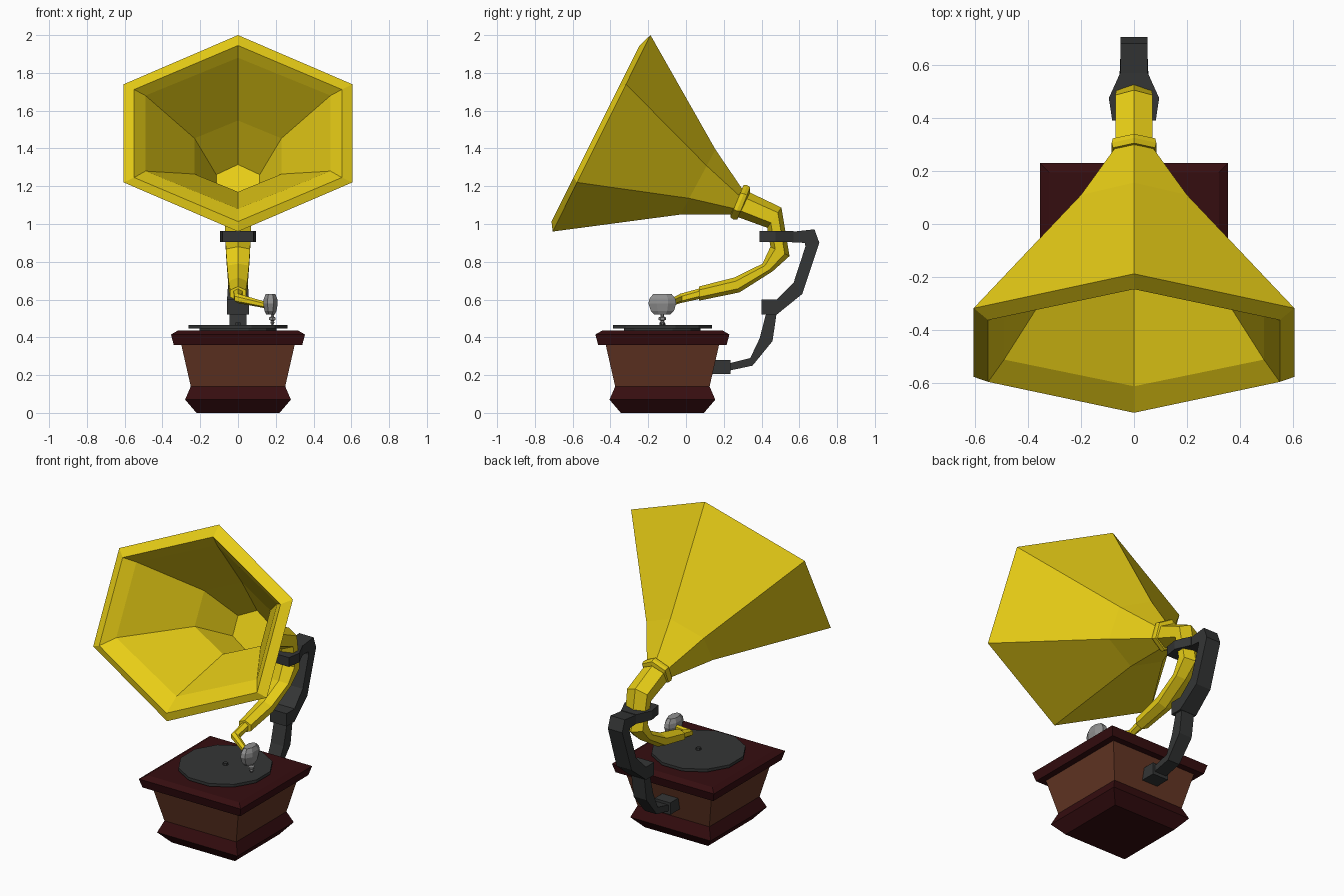
import bpy, bmesh, math
from mathutils import Vector


def material(name, rgb):
    m = bpy.data.materials.new(name)
    m.diffuse_color = (*rgb, 1)
    return m


BRASS = material("yellow brass", (0.80, 0.61, 0.008))
TRIM = material("dark red wood", (0.036, 0.004, 0.005))
WOOD = material("brown wood", (0.125, 0.036, 0.017))
BLACK = material("black metal", (0.034, 0.036, 0.036))
STEEL = material("grey steel", (0.28, 0.28, 0.28))
CY = -0.125   # y centre of the cabinet and platter


def loft(name, rings, mat):
    """Skin a list of equal-sized rings and cap both ends."""
    bm = bmesh.new()
    vs = [[bm.verts.new(p) for p in r] for r in rings]
    n = len(rings[0])
    for a, b in zip(vs, vs[1:]):
        for i in range(n):
            j = (i + 1) % n
            bm.faces.new((a[i], a[j], b[j], b[i]))
    bm.faces.new(vs[0])
    bm.faces.new(vs[-1])
    bmesh.ops.recalc_face_normals(bm, faces=bm.faces)
    me = bpy.data.meshes.new(name)
    bm.to_mesh(me)
    bm.free()
    me.materials.append(mat)
    ob = bpy.data.objects.new(name, me)
    bpy.context.collection.objects.link(ob)
    return ob


def lathe(name, profile, sides, mat, centre=(0, CY), xscale=1.0):
    """Turn (radius, z) points round a vertical axis; four sides give half-widths."""
    k = math.sqrt(2) if sides == 4 else 1
    rings = []
    for r, z in profile:
        ang = [2 * math.pi * (i + 0.5) / sides for i in range(sides)]
        rings.append([(centre[0] + r * k * xscale * math.cos(a),
                       centre[1] + r * k * math.sin(a), z) for a in ang])
    return loft(name, rings, mat)


def hexring(y1, z1, y2, z2, w):
    """Hexagon with its points at (y1,z1) and (y2,z2) and half-width w."""
    a, b = Vector((0, y1, z1)), Vector((0, y2, z2))
    p, q, s = a.lerp(b, 0.25), a.lerp(b, 0.75), Vector((w, 0, 0))
    return [a, p + s, q + s, b, q - s, p - s]


def rectring(y1, z1, y2, z2, w):
    return [(-w, y1, z1), (w, y1, z1), (w, y2, z2), (-w, y2, z2)]


# Cabinet
lathe("base_trim", [(0.22, 0), (0.28, 0.07), (0.25, 0.14)], 4, TRIM)
lathe("cabinet_body", [(0.25, 0.14), (0.30, 0.36)], 4, WOOD)
lathe("lid_trim", [(0.34, 0.36), (0.355, 0.415), (0.32, 0.435)], 4, TRIM)

# Turntable
lathe("platter", [(0.21, 0.43), (0.21, 0.447), (0.272, 0.447), (0.272, 0.465)], 12, BLACK)
lathe("spindle", [(0.018, 0.46), (0.014, 0.478)], 6, BLACK)

# Horn: from the collar out to the rim, over the lip and back down inside
loft("horn", [hexring(*r) for r in [
    (0.305, 1.175, 0.240, 1.050, 0.070),
    (0.156, 1.394, -0.029, 1.050, 0.200),
    (-0.188, 2.000, -0.706, 0.960, 0.605),
    (-0.246, 1.945, -0.712, 1.013, 0.550),
    (-0.210, 1.880, -0.612, 1.080, 0.490),
    (0.040, 1.548, -0.150, 1.170, 0.230),
    (0.190, 1.315, 0.085, 1.100, 0.115)]], BRASS)

# Collar and curved neck
loft("horn_collar", [hexring(*r) for r in [
    (0.295, 1.165, 0.235, 1.050, 0.068),
    (0.305, 1.207, 0.235, 1.035, 0.080),
    (0.325, 1.205, 0.250, 1.025, 0.084),
    (0.340, 1.195, 0.272, 1.025, 0.080),
    (0.340, 1.170, 0.275, 1.035, 0.070)]], BRASS)
loft("neck_and_arm", [hexring(*r) for r in [
    (0.325, 1.173, 0.265, 1.040, 0.070),
    (0.505, 1.087, 0.430, 0.980, 0.070),
    (0.548, 0.830, 0.447, 0.880, 0.064),
    (0.458, 0.749, 0.405, 0.790, 0.058),
    (0.283, 0.638, 0.257, 0.717, 0.050),
    (0.068, 0.594, 0.068, 0.669, 0.042)]], BRASS)

# Thin end of the arm, bending sideways to the sound box
tip = []
for x, y, z, r, side in [(0, 0.08, 0.633, 0.028, (1, 0)), (0, -0.03, 0.606, 0.025, (0.9, 0.45)),
                         (0.15, -0.115, 0.57, 0.017, (0.5, 0.87))]:
    tip.append([(x + r * math.sin(a) * side[0], y + r * math.sin(a) * side[1],
                 z + r * math.cos(a)) for a in [i * math.pi / 3 for i in range(6)]])
loft("arm_tip", tip, BRASS)

# Sound box and needle
lathe("sound_box", [(0.045, 0.52), (0.066, 0.54), (0.08, 0.58), (0.074, 0.605), (0.052, 0.63)],
      8, STEEL, (0.172, CY), 0.52)
lathe("needle", [(0.009, 0.525), (0.009, 0.51), (0.02, 0.505), (0.02, 0.493), (0.008, 0.487),
                 (0.013, 0.478), (0.004, 0.462)], 6, STEEL, (0.182, CY))

# Clamp ring round the neck
ring = [(0.082, 0.39), (0.095, 0.475), (0.052, 0.57)]
outline = ring + [(-x, y) for x, y in reversed(ring)]
loft("neck_clamp", [[(x, y, z) for x, y in outline] for z in (0.905, 0.963)], BLACK)

# Bracket from the clamp down to the cabinet back
loft("upper_bracket", [rectring(*r) for r in [
    (0.53, 0.955, 0.53, 0.905, 0.050),
    (0.680, 0.972, 0.630, 0.900, 0.050),
    (0.706, 0.900, 0.632, 0.880, 0.050),
    (0.616, 0.630, 0.570, 0.690, 0.052),
    (0.480, 0.520, 0.480, 0.600, 0.058),
    (0.400, 0.520, 0.400, 0.600, 0.058)]], BLACK)
loft("lower_bracket", [rectring(*r) for r in [
    (0.480, 0.530, 0.425, 0.530, 0.045),
    (0.458, 0.380, 0.390, 0.395, 0.045),
    (0.352, 0.250, 0.340, 0.290, 0.042),
    (0.220, 0.222, 0.220, 0.260, 0.042)]], BLACK)
loft("wall_mount", [rectring(0.13, 0.205, 0.13, 0.28, 0.055),
                    rectring(0.235, 0.205, 0.235, 0.28, 0.055)], BLACK)
